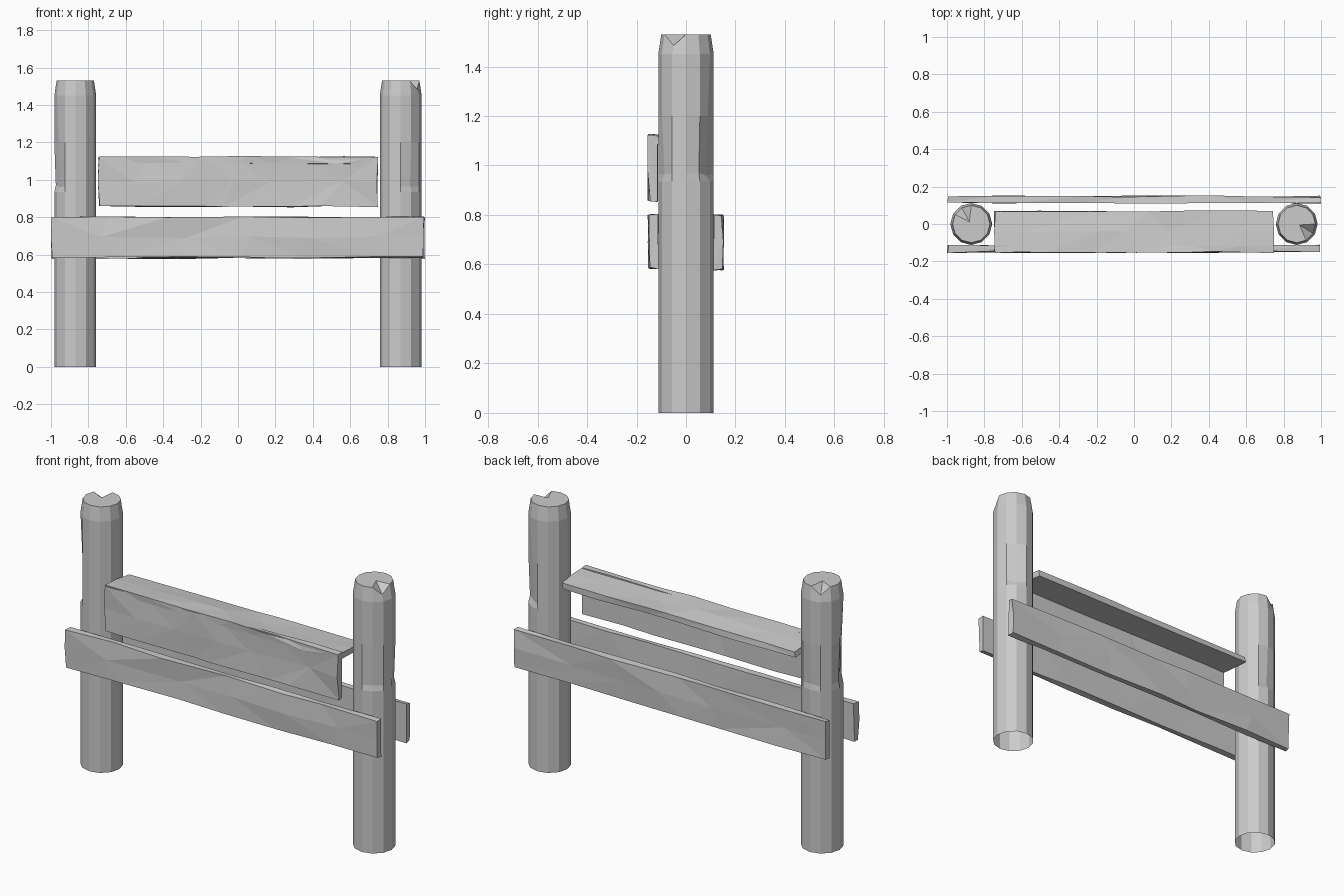
import bpy, bmesh, math, random
from mathutils import Vector

if "Cube" in bpy.data.objects:
    bpy.data.objects.remove(bpy.data.objects["Cube"], do_unlink=True)

# Weathered grey wood
wood = bpy.data.materials.new("grey wood")
wood.use_nodes = True
grey = (0.6, 0.6, 0.6, 1)
wood.diffuse_color = grey
wood.node_tree.nodes["Principled BSDF"].inputs["Base Color"].default_value = grey


def finish(name, bm):
    bmesh.ops.recalc_face_normals(bm, faces=bm.faces[:])
    mesh = bpy.data.meshes.new(name)
    bm.to_mesh(mesh)
    bm.free()
    mesh.materials.append(wood)
    obj = bpy.data.objects.new(name, mesh)
    bpy.context.collection.objects.link(obj)
    return obj


def post(name, x, turn):
    """Twelve-sided log, open below, with a worn top and two axe chips."""
    sides, radius = 12, 0.112
    bm = bmesh.new()
    # Vertices moved by wear: (level, side) -> (radius, height)
    chips = {(2, 2): (0.092, 0.96), (2, 1): (0.104, 0.97), (3, 2): (0.102, 1.2),
             (2, 10): (0.1, 0.965), (5, 11): (0.1, 1.485)}
    rings = []
    for level, (r, z) in enumerate([(radius, 0), (radius, 0.935), (radius, 0.965),
                                    (radius, 1.2), (radius, 1.45), (0.1, 1.53)]):
        ring = []
        for i in range(sides):
            cr, cz = chips.get((level, i), (r, z))
            a = math.tau * i / sides
            ring.append(bm.verts.new((cr * math.cos(a), cr * math.sin(a), cz)))
        rings.append(ring)
    hub = bm.verts.new((0.015, -0.005, 1.53))
    for i in range(sides):
        j = (i + 1) % sides
        for low, high in zip(rings, rings[1:]):
            bm.faces.new((low[i], low[j], high[j], high[i]))
        bm.faces.new((rings[-1][i], rings[-1][j], hub))
    obj = finish(name, bm)
    obj.location.x = x
    obj.rotation_euler.z = math.radians(turn)


def plank(name, length, width, thick, centre, outward, across, seed):
    """Rough-hewn board along x, with its uneven face turned outward."""
    rng = random.Random(seed)
    out, side, mid = Vector(outward), Vector(across), Vector(centre)
    bm = bmesh.new()
    rings, steps = [], 6
    for s in range(steps + 1):
        x = length * (s / steps - 0.5)
        end = s in (0, steps)
        ring = []
        for u, v in ((-0.5, -0.5), (0.5, -0.5), (0.5, 0), (0.5, 0.5), (-0.5, 0.5)):
            shift = rng.uniform(0, 0.012) * (-1 if x > 0 else 1) if end else rng.uniform(-0.08, 0.08)
            du = rng.uniform(-0.012, 0.001) if u > 0 else rng.uniform(-0.002, 0.004)
            dv = rng.uniform(-0.005, 0.004)
            ring.append(bm.verts.new(mid + Vector((x + shift, 0, 0))
                                     + out * (u * thick + du) + side * (v * width + dv)))
        rings.append(ring)
    for a, b in zip(rings, rings[1:]):
        for i in range(len(a)):
            j = (i + 1) % len(a)
            bm.faces.new((a[i], a[j], b[j], b[i]))
    bm.faces.new(rings[0])
    bm.faces.new(rings[-1])
    bmesh.ops.triangulate(bm, faces=bm.faces[:], quad_method='SHORT_EDGE')
    finish(name, bm)


# Two upright logs
post("right_post", -0.87, 150)
post("left_post", 0.87, 0)

# Lower rails on both sides of the posts
plank("front_lower_rail", 2, 0.215, 0.042, (0, -0.133, 0.693), (0, -1, 0), (0, 0, 1), 3)
plank("back_lower_rail", 2, 0.22, 0.042, (0, 0.133, 0.69), (0, 1, 0), (0, 0, 1), 8)

# Upper board and shelf between the posts
plank("front_upper_board", 1.5, 0.265, 0.04, (0, -0.135, 0.99), (0, -1, 0), (0, 0, 1), 5)
tilt = math.radians(4)
plank("top_shelf", 1.5, 0.22, 0.042, (0, -0.04, 1.1),
      (0, math.sin(tilt), math.cos(tilt)), (0, math.cos(tilt), -math.sin(tilt)), 11)
